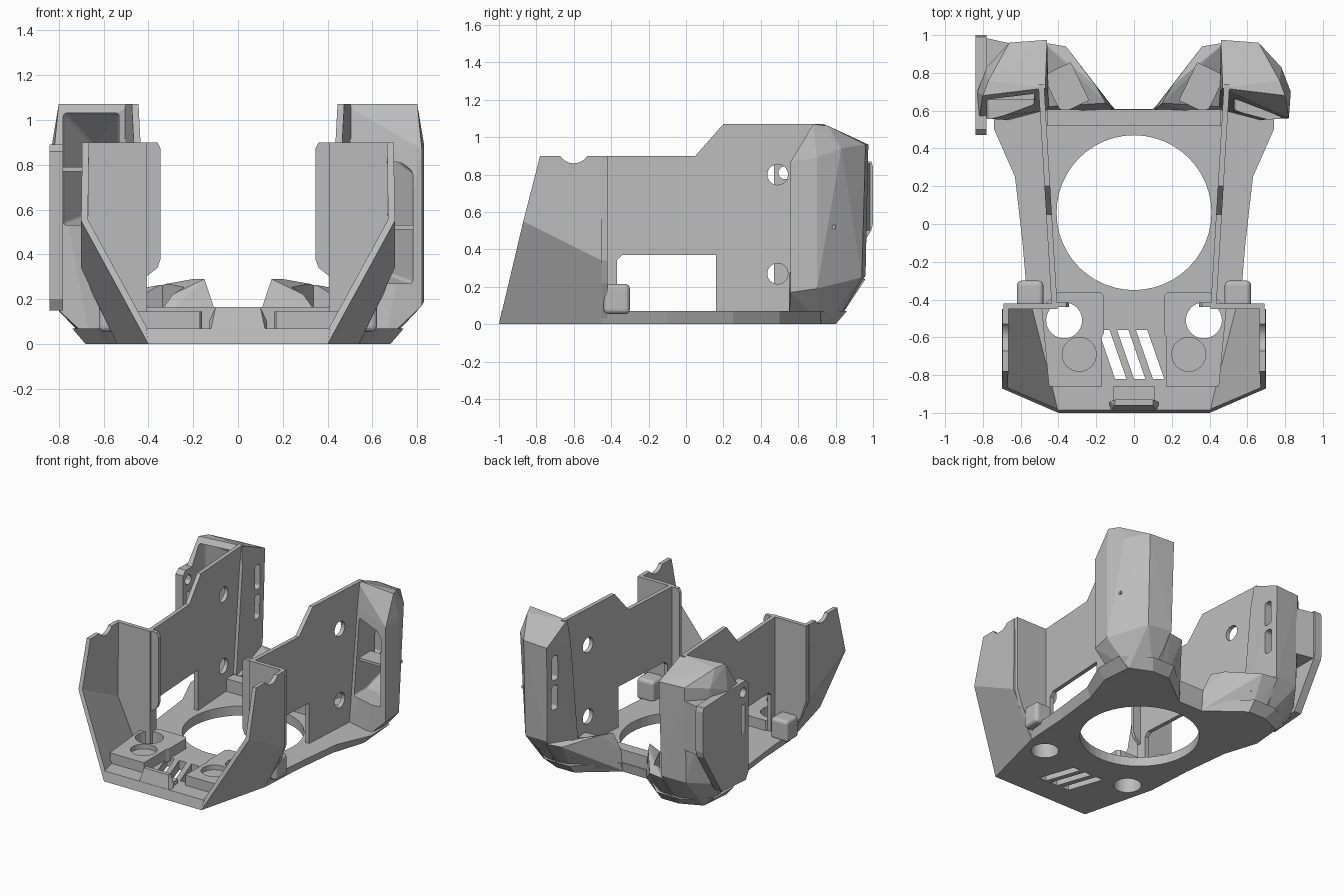
import bpy, bmesh, math
from mathutils import Vector, Matrix

if "Cube" in bpy.data.objects:
    bpy.data.objects.remove(bpy.data.objects["Cube"])

gray = bpy.data.materials.new("plain gray")
gray.use_nodes = True
COLOR = (0.5, 0.5, 0.5, 1)
gray.diffuse_color = COLOR
gray.node_tree.nodes["Principled BSDF"].inputs["Base Color"].default_value = COLOR


def finish(name, bm):
    bmesh.ops.recalc_face_normals(bm, faces=bm.faces)
    mesh = bpy.data.meshes.new(name)
    bm.to_mesh(mesh)
    bm.free()
    mesh.materials.append(gray)
    obj = bpy.data.objects.new(name, mesh)
    bpy.context.collection.objects.link(obj)
    return obj


def loft(name, low, high):
    """Closed solid between two matching outlines."""
    bm = bmesh.new()
    a = [bm.verts.new(p) for p in low]
    b = [bm.verts.new(p) for p in high]
    n = len(a)
    bm.faces.new(a[::-1])
    bm.faces.new(b)
    for i in range(n):
        j = (i + 1) % n
        bm.faces.new((a[i], a[j], b[j], b[i]))
    return finish(name, bm)


def hull(name, points):
    bm = bmesh.new()
    for p in points:
        bm.verts.new(p)
    res = bmesh.ops.convex_hull(bm, input=bm.verts)
    junk = {v for v in res["geom_interior"] + res["geom_unused"]
            if isinstance(v, bmesh.types.BMVert)}
    bmesh.ops.delete(bm, geom=list(junk), context="VERTS")
    bmesh.ops.dissolve_limit(bm, angle_limit=0.02, verts=bm.verts, edges=bm.edges)
    return finish(name, bm)


def box(name, x, y, z, turn=0):
    bm = bmesh.new()
    bmesh.ops.create_cube(bm, size=1)
    centre = Vector([(a + b) / 2 for a, b in (x, y, z)])
    size = [abs(b - a) for a, b in (x, y, z)]
    bm.transform(Matrix.Translation(centre) @ Matrix.Rotation(turn, 4, "Z")
                 @ Matrix.Diagonal((*size, 1)))
    return finish(name, bm)


def rod(name, centre, radius, depth, axis="Z"):
    bm = bmesh.new()
    bmesh.ops.create_cone(bm, cap_ends=True, segments=48, radius1=radius,
                          radius2=radius, depth=depth)
    rot = Matrix.Rotation(math.pi / 2, 4, "Y") if axis == "X" else Matrix()
    bm.transform(Matrix.Translation(centre) @ rot)
    return finish(name, bm)


def bake(obj):
    """Apply the modifiers on an object."""
    deps = bpy.context.evaluated_depsgraph_get()
    mesh = bpy.data.meshes.new_from_object(obj.evaluated_get(deps))
    obj.modifiers.clear()
    obj.data = mesh


def cut(obj, *cutters):
    for c in cutters:
        mod = obj.modifiers.new("cut", "BOOLEAN")
        mod.operation, mod.solver, mod.object = "DIFFERENCE", "EXACT", c
    bake(obj)
    for c in cutters:
        bpy.data.objects.remove(c)


def round_edges(obj, width):
    mod = obj.modifiers.new("round", "BEVEL")
    mod.width, mod.segments = width, 4
    bake(obj)
    return obj


def ring(half, z):
    return [(x, y, z) for x, y in half] + [(-x, y, z) for x, y in half[::-1]]


# Floor plate with fan opening, screw holes and vents
floor_low = [(.4, -1), (.54, -.45), (.56, -.1), (.6, .25), (.68, .5),
             (.66, .72), (.5, .8), (.36, .8), (.1, .6)]
floor_high = [(.41, -.985), (.56, -.45), (.59, -.1), (.63, .25), (.74, .5),
              (.74, .72), (.55, .86), (.36, .86), (.1, .61)]
floor = loft("floor_plate", ring(floor_low, 0), ring(floor_high, .07))
vents = []
for mid in (-.1, 0, .1):
    slot = [(mid - .09, -.56), (mid - .03, -.56), (mid + .06, -.82), (mid, -.82)]
    vents.append(loft("vent_cutter", [(x, y, -.1) for x, y in slot],
                      [(x, y, .3) for x, y in slot]))
cut(floor, rod("fan_cutter", (0, .06, 0), .41, 1),
    *[rod("hole_cutter", (s * .37, -.51, 0), .095, 1) for s in (-1, 1)], *vents)

# Cross bar at the back and lip at the front
box("back_bar", (-.46, .46), (.52, .605), (.05, .165))
loft("front_lip", [(-.4, -1, 0), (.4, -1, 0), (.41, -.95, 0), (-.41, -.95, 0)],
     [(-.43, -.985, .06), (.43, -.985, .06), (.43, -.95, .06), (-.43, -.95, .06)])
hull("front_block", [(s * x, y, z) for s in (-1, 1) for x, y, z in
                     [(.13, -.995, .02), (.13, -.94, .02), (.1, -.96, .165), (.1, -.93, .165),
                      (.13, -.94, .1)]])
box("front_step", (-.11, .11), (-.95, -.86), (.05, .1))


def wall_x(y):
    return .405 + (y + .45) * .06


for s, side in ((1, "left"), (-1, "right")):
    def place(points):
        return [(s * x, y, z) for x, y, z in points]

    # Long thin side wall, notched for the cable window
    outline = [(-.45, .03), (-.45, .9), (.05, .9), (.2, 1.07), (.74, 1.07), (.74, .03),
               (.16, .03), (.16, .37), (-.34, .37), (-.37, .34), (-.37, .03)]
    wall = loft(side + "_wall", place([(wall_x(y), y, z) for y, z in outline]),
                place([(wall_x(y) + .03, y, z) for y, z in outline]))
    cut(wall, *[rod("bolt_cutter", (s * .45, .49, z), .055, .3, "X") for z in (.27, .8)])

    # Inner flange at the front of the side wall
    hull(side + "_flange", place([(x, y, z) for y in (-.44, -.415) for x, z in
         [(.42, .9), (.36, .9), (.345, .87), (.345, .38), (.36, .34), (.41, .3)]]))

    # Cross panel joining the wing to the wall
    panel = [(.41, .9), (.41, .03), (.55, .03), (.65, .22), (.69, .34), (.69, .9)]
    loft(side + "_cross_panel", place([(x, -.45, z) for x, z in panel]),
         place([(x, -.42, z) for x, z in panel]))

    # Flared front wing, folded along a slanting crease
    corners = place([(.4, -1, 0), (.54, -.45, 0), (.7, -.45, .34), (.7, -.87, .55),
                     (.695, -.45, .9), (.695, -.78, .9)])
    bm = bmesh.new()
    v = [bm.verts.new(p) for p in corners]
    for face in ((0, 1, 2, 3), (3, 2, 4, 5)):
        bm.faces.new([v[i] for i in face])
    wing = finish(side + "_front_wing", bm)
    outward = wing.data.polygons[1].normal.x * s > 0
    mod = wing.modifiers.new("thick", "SOLIDIFY")
    mod.thickness, mod.offset = .03, (-1 if outward else 1)
    mod.use_even_offset = True
    bake(wing)
    cut(wing, rod("notch_cutter", (s * .67, -.6, .945), .085, .2, "X"))

    # Raised screw pad with a through hole and a blind magnet seat
    pad_low = [(.16, -.38), (.18, -.36), (.4, -.36), (.49, -.44), (.45, -.86),
               (.17, -.86), (.17, -.6), (.16, -.58)]
    pad = loft(side + "_screw_pad", place([(x, y, .05) for x, y in pad_low]),
               place([(x, y, .145) for x, y in pad_low]))
    cut(pad, rod("hole_cutter", (s * .37, -.51, .1), .095, .5),
        rod("seat_cutter", (s * .29, -.69, .16), .09, .1))

    # Rounded lug beside the cable window
    round_edges(box(side + "_lug", (s * .48, s * .62), (-.44, -.3), (.055, .215)), .025)

    # Hollow rear cowl with a front opening and two inner slots
    cowl = hull(side + "_rear_cowl", place([
        (.47, .6, .02), (.66, .55, .02), (.66, .73, 0), (.5, .8, 0),
        (.82, .56, .17), (.83, .7, .19), (.66, .94, .25), (.47, .96, .26),
        (.82, .56, .87), (.83, .7, .89), (.78, .83, .94), (.66, .96, .96), (.46, .975, .96),
        (.47, .72, 1.07), (.8, .68, 1.07), (.77, .76, 1.06), (.455, .7, .9), (.45, .62, .12)]))
    low, top = (.27, .77) if s > 0 else (.53, 1.03)
    pocket = hull("pocket_cutter", place(
        [(x, y, z) for x, y in ((.53, .4), (.78, .4), (.78, .72), (.53, .75)) for z in (low, top)]
        + [(x, .92, z) for x in (.53, .64) for z in (low + .05, .88)]))
    slots = [round_edges(box("slot_cutter", (s * .4, s * .56), (.85, .915), z), .02)
             for z in ((.47, .65), (.69, .87))]
    cut(cowl, round_edges(pocket, .015), *slots)
    middle = (low + top) / 2
    box(side + "_cowl_rib", (s * .52, s * .79), (.66, .8), (middle - .01, middle + .01))

    # Rear duct nozzle in the V of the floor, with a slanted trough
    duct = hull(side + "_duct", place([
        (.09, .59, 0), (.48, .59, 0), (.48, .8, 0), (.38, .79, 0), (.11, .61, .17),
        (.15, .64, .29), (.2, .73, .29), (.36, .94, .24), (.48, .96, .24),
        (.48, .62, .13), (.28, .6, .16)]))
    cut(duct, box("trough_cutter", (s * .28, s * .44), (.61, .83), (.13, .5), s * -.45))

# Sensor bracket on the right cowl
edge = [(.47, .2), (.5, .15), (.78, .17), (.99, .5), (1, .54), (1, .84), (.99, .87),
        (.5, .89), (.47, .86)]
bracket = loft("side_bracket", [(-.84, y, z) for y, z in edge],
               [(-.78, y, z) for y, z in edge])
cut(bracket, *[rod("bolt_cutter", (-.8, .53, z), .035, .3, "X") for z in (.25, .81)],
    box("bracket_slot_cutter", (-1, -.7), (.51, .55), (.5, .72)))
hull("bracket_web", [(x, y, z) for z in (.5, .86) for x, y in
                     [(-.81, .7), (-.81, .99), (-.65, .955)]])
